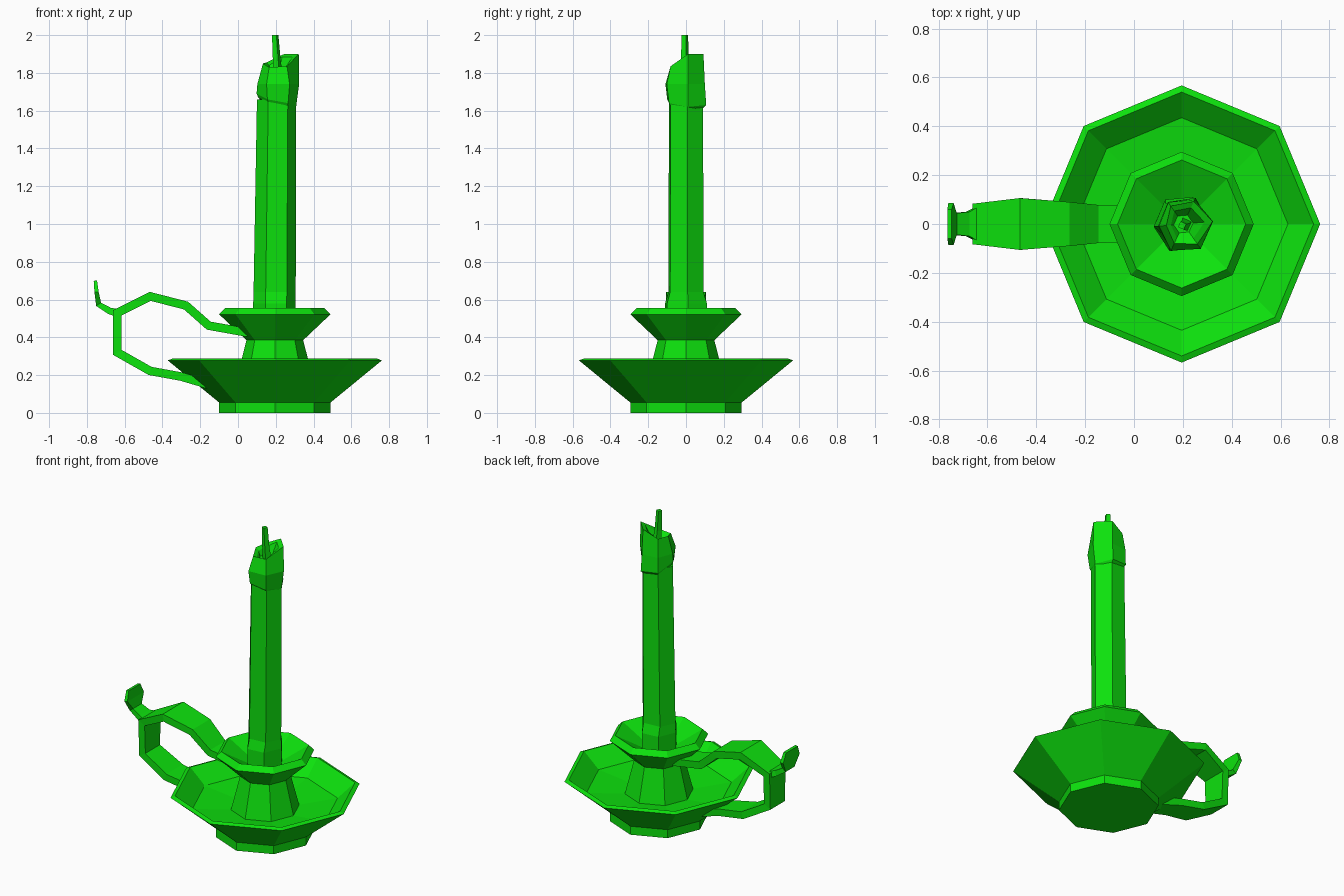
import bpy, bmesh
from math import cos, sin, radians
from mathutils import Vector

if "Cube" in bpy.data.objects:
    bpy.data.objects.remove(bpy.data.objects["Cube"])

AXIS = 0.195  # x position of the candle axis

GREEN = (0.004, 0.76, 0.004, 1)
green = bpy.data.materials.new("bright green")
green.use_nodes = True
green.diffuse_color = GREEN
bsdf = green.node_tree.nodes["Principled BSDF"]
bsdf.inputs["Base Color"].default_value = GREEN


def loft(name, rings):
    """Join rings of equal point count with quads and cap both ends."""
    bm = bmesh.new()
    loops = [[bm.verts.new(p) for p in ring] for ring in rings]
    n = len(loops[0])
    for a, b in zip(loops, loops[1:]):
        for i in range(n):
            j = (i + 1) % n
            bm.faces.new((a[i], a[j], b[j], b[i]))
    bm.faces.new(loops[0][::-1])
    bm.faces.new(loops[-1])
    bmesh.ops.recalc_face_normals(bm, faces=bm.faces)
    mesh = bpy.data.meshes.new(name)
    bm.to_mesh(mesh)
    bm.free()
    mesh.materials.append(green)
    obj = bpy.data.objects.new(name, mesh)
    bpy.context.collection.objects.link(obj)
    return obj


def ring(sides, rx, z, ry=None, cx=AXIS, cy=0, turn=0):
    ry = rx if ry is None else ry
    angles = [radians(turn + 360 * i / sides) for i in range(sides)]
    return [(cx + rx * cos(a), cy + ry * sin(a), z) for a in angles]


def lathe(name, profile, sides=8):
    return loft(name, [ring(sides, r, z) for r, z in profile])


def ribbon(name, path):
    """Flat strap in the xz plane: path of (x, z, half width, thickness)."""
    pts = [Vector((x, 0, z)) for x, z, w, t in path]
    rings = []
    for i, (x, z, w, t) in enumerate(path):
        before = (pts[i] - pts[i - 1]).normalized() if i else None
        after = (pts[i + 1] - pts[i]).normalized() if i < len(pts) - 1 else None
        direction = ((before or after) + (after or before)).normalized()
        # Mitre the corners so that the strap keeps its thickness
        mitre = max(direction.dot(after or before), 0.6)
        side = Vector((-direction.z, 0, direction.x)) * (t / 2 / mitre)
        across = Vector((0, w, 0))
        p = pts[i]
        rings.append([p + side + across, p + side - across,
                      p - side - across, p - side + across])
    return loft(name, rings)


# Saucer with foot, flared wall, narrow rim and sunken floor
lathe("saucer", [(0.295, 0), (0.295, 0.055), (0.567, 0.278), (0.54, 0.288),
                 (0.435, 0.195), (0.2, 0.17)])

# Neck and flared cup holding the candle
lathe("neck_and_cup", [(0.205, 0.17), (0.15, 0.385), (0.295, 0.522),
                       (0.262, 0.555), (0.1, 0.465)])

# Tapering six-sided candle with a little wax spread at its foot
TURN = 5
loft("candle", [
    ring(6, 0.113, 0.46, 0.122, 0.193, turn=TURN),
    ring(6, 0.113, 0.58, 0.122, 0.193, turn=TURN),
    ring(6, 0.112, 0.64, 0.102, 0.194, turn=TURN),
    ring(6, 0.104, 1.66, 0.1, 0.204, turn=TURN),
])

# Melted wax collar: (low z, low radius, middle radius, rim radius, rim z)
collar = [(1.61, 0.106, 0.122, 0.12, 1.9),
          (1.62, 0.118, 0.11, 0.102, 1.9),
          (1.63, 0.11, 0.108, 0.09, 1.855),
          (1.68, 0.104, 0.1, 0.07, 1.85),
          (1.65, 0.11, 0.12, 0.088, 1.83),
          (1.63, 0.11, 0.124, 0.1, 1.835)]


def collar_ring(radius, height):
    points = []
    for i, c in enumerate(collar):
        a = radians(TURN + 60 * i)
        r = radius(c)
        points.append((0.202 + r * cos(a), r * sin(a), height(c)))
    return points


loft("wax_collar", [
    collar_ring(lambda c: 0.095, lambda c: c[0] - 0.01),
    collar_ring(lambda c: c[1], lambda c: c[0] + 0.01),
    collar_ring(lambda c: c[2], lambda c: 1.74),
    collar_ring(lambda c: c[3], lambda c: c[4]),
    collar_ring(lambda c: c[3] * 0.72, lambda c: c[4] - 0.015),
    collar_ring(lambda c: 0.04, lambda c: 1.8),
])

# Slightly bent wick
loft("wick", [
    ring(4, 0.028, 1.79, cx=0.21, turn=20),
    ring(4, 0.022, 1.87, cx=0.205, cy=-0.006, turn=20),
    ring(4, 0.018, 2.0, cx=0.197, cy=-0.006, turn=20),
])

# Looped strap handle from the cup round to the saucer wall
ribbon("handle_loop", [
    (0.05, 0.425, 0.07, 0.045),
    (-0.155, 0.462, 0.078, 0.045),
    (-0.275, 0.568, 0.09, 0.045),
    (-0.465, 0.617, 0.106, 0.045),
    (-0.638, 0.53, 0.083, 0.045),
    (-0.638, 0.32, 0.075, 0.045),
    (-0.465, 0.222, 0.085, 0.045),
    (-0.3, 0.192, 0.075, 0.045),
    (-0.14, 0.145, 0.065, 0.045),
])

# Thumb rest curling up from the outside of the loop
ribbon("thumb_rest", [
    (-0.625, 0.525, 0.08, 0.045),
    (-0.68, 0.54, 0.05, 0.035),
    (-0.738, 0.575, 0.044, 0.028),
    (-0.749, 0.64, 0.085, 0.022),
    (-0.755, 0.7, 0.06, 0.018),
])
